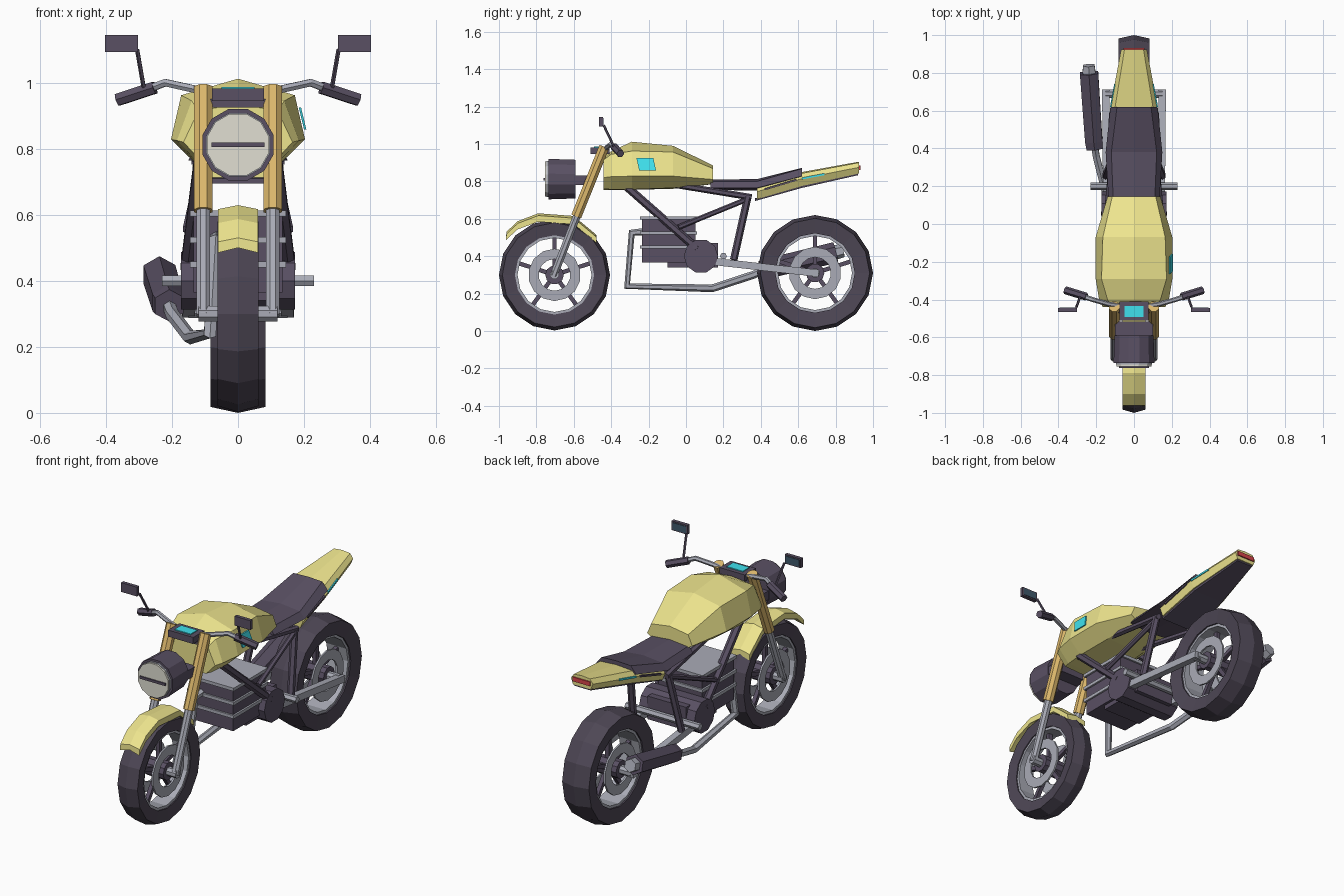
import bpy, bmesh
from math import sin, cos, pi
from mathutils import Vector

if "Cube" in bpy.data.objects:
    bpy.data.objects.remove(bpy.data.objects["Cube"])


def material(name, r, g, b):
    m = bpy.data.materials.new(name)
    m.diffuse_color = (r, g, b, 1)
    m.use_nodes = True
    m.node_tree.nodes["Principled BSDF"].inputs["Base Color"].default_value = m.diffuse_color
    return m


YELLOW = material("yellow paint", .85, .78, .27)
DARK = material("dark", .1, .08, .125)
RUBBER = material("rubber", .075, .062, .09)
STEEL = material("steel", .4, .41, .47)
GOLD = material("gold", .72, .48, .15)
GLASS = material("lamp glass", .75, .74, .65)
CYAN = material("cyan", .05, .75, .85)
RED = material("red", .7, .06, .07)
MIRROR = material("mirror glass", .05, .1, .15)


def finish(name, bm, mat):
    bmesh.ops.recalc_face_normals(bm, faces=bm.faces[:])
    me = bpy.data.meshes.new(name)
    bm.to_mesh(me)
    bm.free()
    me.materials.append(mat)
    ob = bpy.data.objects.new(name, me)
    bpy.context.collection.objects.link(ob)
    return ob


def skin(name, rings, mat, caps=True, wrap=False):
    """Join equal-sized rings of points with quads."""
    bm = bmesh.new()
    vs = [[bm.verts.new(p) for p in r] for r in rings]
    n, k = len(vs[0]), len(vs)
    for i in range(k if wrap else k - 1):
        a, b = vs[i], vs[(i + 1) % k]
        for j in range(n):
            bm.faces.new((a[j], a[(j + 1) % n], b[(j + 1) % n], b[j]))
    if caps and not wrap:
        bm.faces.new(vs[0])
        bm.faces.new(vs[-1])
    return finish(name, bm, mat)


def loft(name, sections, mat):
    """Sections are (y, right-half outline from the top centre to the bottom centre)."""
    rings = []
    for y, half in sections:
        ring = [(x, y, z) for x, z in half] + [(-x, y, z) for x, z in reversed(half) if x > 0]
        rings.append(ring)
    return skin(name, rings, mat)


def lathe(name, prof, c, n, mat):
    """Turn a closed (x, radius) profile about an axle along x."""
    rings = [[(x, c[0] + r * sin(2 * pi * i / n), c[1] + r * cos(2 * pi * i / n))
              for x, r in prof] for i in range(n)]
    return skin(name, rings, mat, wrap=True)


def tube(name, pts, r, mat, n=8, r2=None):
    """Faceted tube through points, optionally tapering to r2."""
    pts = [Vector(p) for p in pts]
    r2 = r if r2 is None else r2
    rings = []
    for i, p in enumerate(pts):
        t = (pts[min(i + 1, len(pts) - 1)] - p).normalized() + (p - pts[max(i - 1, 0)]).normalized()
        t.normalize()
        ref = Vector((1, 0, 0)) if abs(t.x) < .75 else Vector((0, 0, 1))
        u = (ref - t * ref.dot(t)).normalized()
        v = t.cross(u)
        rad = r + (r2 - r) * i / (len(pts) - 1)
        rings.append([p + rad * (u * cos(2 * pi * (k + .5) / n) + v * sin(2 * pi * (k + .5) / n))
                      for k in range(n)])
    return skin(name, rings, mat)


def box(name, lo, hi, mat):
    rings = [[(lo[0], y, lo[2]), (hi[0], y, lo[2]), (hi[0], y, hi[2]), (lo[0], y, hi[2])]
             for y in (lo[1], hi[1])]
    return skin(name, rings, mat)


def flip(pts, s):
    return [(x * s, y, z) for x, y, z in pts]


# wheels: tyre, rim, spokes, hub, brake discs
for label, c, R, w in (("front", (-.703, .30), .297, .062), ("rear", (.69, .31), .31, .083)):
    lathe(label + "_tyre", [(-w, R - .018), (0, R), (w, R - .018), (w * .85, .212), (-w * .85, .212)],
          c, 16, RUBBER)
    lathe(label + "_rim", [(-w * .75, .215), (w * .75, .215), (w * .75, .198), (-w * .75, .198)],
          c, 16, STEEL)
    for k in range(5):
        a = 2 * pi * k / 5
        tube(f"{label}_spoke_{k}", [(0, c[0] + r * sin(a), c[1] + r * cos(a)) for r in (.03, .205)],
             .016, DARK, 4)
    tube(label + "_hub", [(-w, *c), (w, *c)], .05, DARK, 10)
    tube(label + "_axle", [(-.15 if w > .07 else -.12, *c), (.15 if w > .07 else .12, *c)], .025, STEEL, 8)
    for s in (-1, 1):
        lathe(f"{label}_disc_{s}", [(s * x, r) for x, r in
              ((w * .8, .14), (w * .8 + .01, .14), (w * .8 + .01, .085), (w * .8, .085))], c, 14, STEEL)

# front fender: crowned strip bent over the wheel
arc = [(-.96, .53), (-.90, .587), (-.79, .629), (-.60, .615), (-.48, .515)]
skin("front_fender", [[(-.06, y, z - .012), (0, y, z), (.06, y, z - .012), (.06, y + .012 * (y + .7), z - .045),
                       (0, y, z - .03), (-.06, y + .012 * (y + .7), z - .045)] for y, z in arc], YELLOW)

# fuel tank
loft("fuel_tank", [
    (-.44, [(0, .935), (.12, .915), (.165, .82), (.11, .76), (0, .755)]),
    (-.40, [(0, .96), (.14, .945), (.185, .825), (.12, .757), (0, .755)]),
    (-.29, [(0, 1.012), (.172, .962), (.203, .828), (.13, .757), (0, .755)]),
    (-.07, [(0, .99), (.165, .957), (.203, .828), (.12, .765), (0, .76)]),
    (.145, [(0, .885), (.115, .868), (.14, .81), (.1, .785), (0, .785)])], YELLOW)
# coloured patch on the right of the tank
skin("tank_patch", [[(.184, y, .925), (.2, y + .015, .858), (.207, y + .015, .858), (.191, y, .925)]
                    for y in (-.265, -.175)], CYAN)

# seat
loft("seat", [
    (.13, [(0, .81), (.11, .80), (.135, .765), (0, .755)]),
    (.38, [(0, .812), (.12, .80), (.15, .765), (0, .75)]),
    (.62, [(0, .872), (.09, .868), (.125, .828), (0, .81)])], DARK)

# tail with dark underside, side strips and lamp
loft("tail", [
    (.38, [(0, .77), (.12, .77), (.138, .745), (.12, .705), (0, .705)]),
    (.62, [(0, .85), (.10, .843), (.125, .815), (.105, .775), (0, .775)]),
    (.925, [(0, .905), (.05, .90), (.068, .875), (.055, .842), (0, .842)])], YELLOW)
loft("tail_underside", [
    (.37, [(0, .71), (.115, .71), (.11, .695), (0, .695)]),
    (.62, [(0, .78), (.10, .78), (.095, .765), (0, .765)]),
    (.92, [(0, .848), (.052, .848), (.05, .833), (0, .833)])], DARK)
box("tail_lamp", (-.055, .915, .862), (.055, .932, .886), RED)
for s in (-1, 1):
    tube(f"tail_strip_dark_{s}", flip([(.136, .42, .757), (.127, .59, .808)], s), .007, DARK, 4)
    tube(f"tail_strip_cyan_{s}", flip([(.122, .62, .815), (.1, .74, .838)], s), .007, CYAN, 4)

# headlight
tube("headlight_shell", [(0, -.59, .812), (0, -.735, .812)], .107, DARK, 12, .112)
tube("headlight_rim", [(0, -.73, .812), (0, -.745, .812)], .1, STEEL, 12)
tube("headlight_lens", [(0, -.74, .812), (0, -.755, .812)], .097, GLASS, 12)
box("headlight_bar", (-.08, -.762, .805), (.08, -.75, .819), DARK)

# instrument box, screen and fork clamps
box("instrument_box", (-.078, -.51, .945), (.078, -.41, .982), DARK)
box("instrument_screen", (-.05, -.492, .975), (.05, -.433, .987), CYAN)
box("upper_clamp", (-.11, -.47, .925), (.11, -.43, .95), DARK)
box("headlight_bracket", (-.1, -.6, .78), (.1, -.515, .83), DARK)

# engine: block, fins, top plate, crankcase
box("engine_block", (-.135, -.235, .365), (.135, .05, .60), DARK)
for i, z in enumerate((.44, .515, .595)):
    box(f"engine_fin_{i}", (-.145, -.245, z), (.145, .06, z + .018), STEEL)
box("crankcase", (-.12, -.1, .34), (.12, .17, .47), DARK)
tube("clutch_cover", [(-.172, .08, .40), (.172, .08, .40)], .092, DARK, 10)
tube("foot_pegs", [(-.23, .2, .40), (.23, .2, .40)], .019, STEEL, 6)

# exhaust on the left: pipe, muffler, tip
tube("exhaust_pipe", [(-.065, -.22, .53), (-.067, -.29, .525), (-.085, -.315, .24), (-.145, .14, .228),
                      (-.2, .36, .30), (-.213, .44, .335)], .021, STEEL, 6)
tube("muffler", [(-.208, .40, .325), (-.213, .44, .335), (-.238, .80, .42)], .05, DARK, 6, .056)
tube("muffler_tip", [(-.237, .79, .418), (-.24, .84, .43)], .04, STEEL, 6, .036)

# paired parts
for s in (-1, 1):
    # fork
    tube(f"fork_upper_{s}", flip([(.105, -.437, .985), (.105, -.587, .612)], s), .03, GOLD, 8)
    tube(f"fork_lower_{s}", flip([(.105, -.57, .65), (.105, -.708, .295)], s), .022, STEEL, 8)
    # handlebar, grip, mirror
    tube(f"handlebar_{s}", flip([(.06, -.435, .965), (.13, -.425, .98), (.22, -.40, 1.0), (.28, -.38, .977)], s),
         .013, STEEL, 6)
    tube(f"grip_{s}", flip([(.252, -.385, .985), (.365, -.35, .948)], s), .021, DARK, 6)
    tube(f"mirror_stalk_{s}", flip([(.285, -.385, .985), (.305, -.44, 1.1)], s), .007, DARK, 5)
    x0, x1 = sorted((s * .303, s * .402))
    box(f"mirror_{s}", (x0, -.465, 1.093), (x1, -.445, 1.145), DARK)
    box(f"mirror_glass_{s}", (x0 + .008, -.447, 1.1), (x1 - .008, -.442, 1.138), MIRROR)
    # frame tubes
    tube(f"frame_down_{s}", flip([(.11, -.35, .80), (.155, .06, .44)], s), .022, DARK, 6)
    tube(f"frame_brace_{s}", flip([(.12, .34, .71), (.155, -.04, .555)], s), .014, DARK, 6)
    tube(f"frame_rear_{s}", flip([(.12, .33, .715), (.15, .255, .38)], s), .02, DARK, 6)
    tube(f"frame_rail_{s}", flip([(.1, -.08, .785), (.12, .35, .715)], s), .017, DARK, 6)
    # swingarm
    tube(f"swingarm_{s}", flip([(.145, .16, .37), (.15, .71, .308)], s), .027, STEEL, 4)
